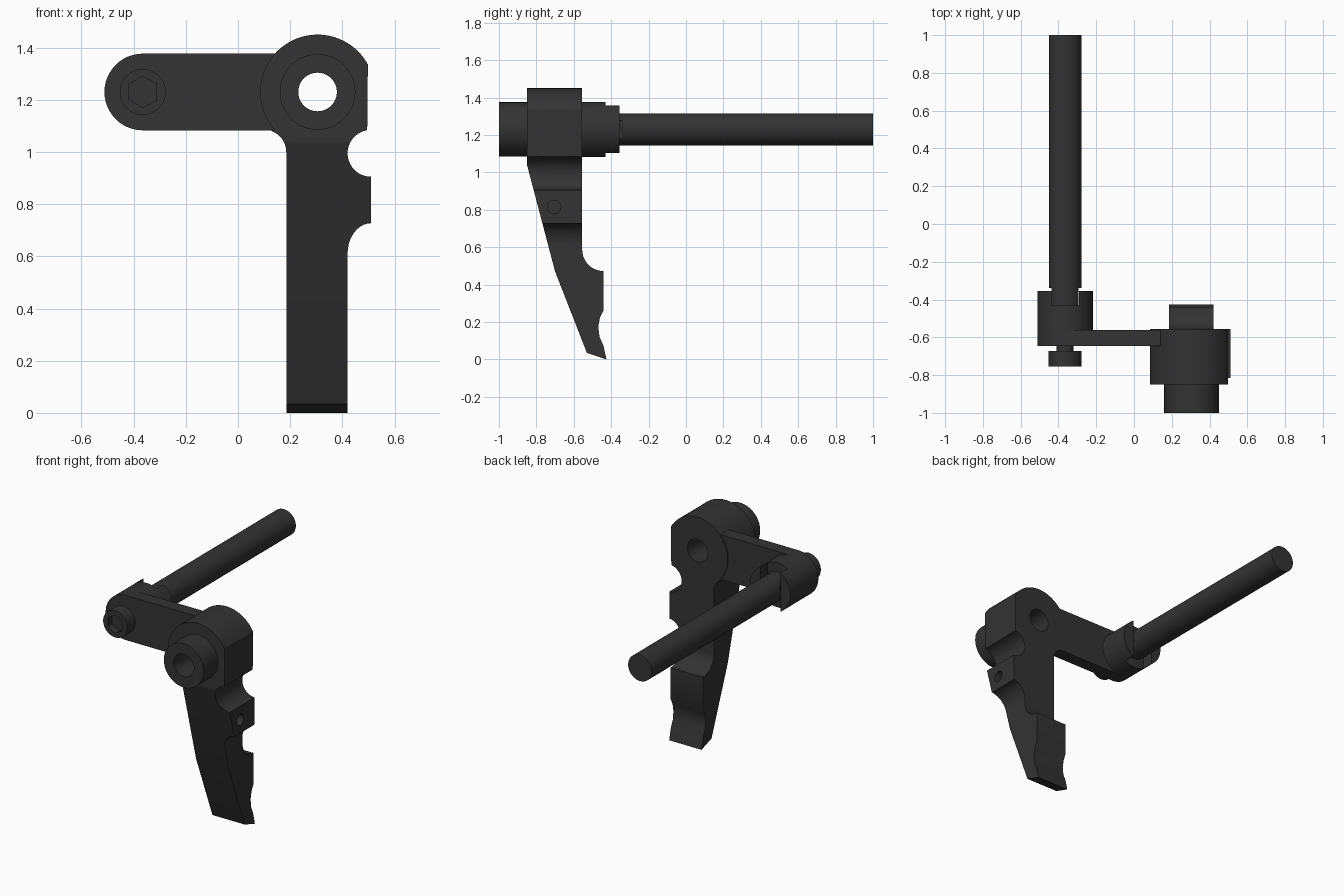
import bpy, bmesh
from math import cos, sin, radians

if "Cube" in bpy.data.objects:
    bpy.data.objects.remove(bpy.data.objects["Cube"])

mat = bpy.data.materials.new("black_metal")
mat.diffuse_color = (0.033, 0.033, 0.033, 1)
mat.use_nodes = True
mat.node_tree.nodes["Principled BSDF"].inputs["Base Color"].default_value = mat.diffuse_color


def arc(cx, cy, r, a0, a1, n, ry=None):
    """Points along an arc, angles in degrees."""
    ry = ry or r
    return [(cx + r * cos(radians(a0 + (a1 - a0) * i / n)),
             cy + ry * sin(radians(a0 + (a1 - a0) * i / n))) for i in range(n + 1)]


def circle(cx, cy, r, n=48, start=0):
    return arc(cx, cy, r, start, start + 360, n)[:-1]


def prism(name, pts, axis, a, b):
    """Extrude a closed profile along y (points are x,z) or x (points are y,z)."""
    put = (lambda p, t: (p[0], t, p[1])) if axis == 'y' else (lambda p, t: (t, p[0], p[1]))
    bm = bmesh.new()
    lo = [bm.verts.new(put(p, a)) for p in pts]
    hi = [bm.verts.new(put(p, b)) for p in pts]
    bm.faces.new(lo)
    bm.faces.new(hi[::-1])
    n = len(pts)
    for i in range(n):
        j = (i + 1) % n
        bm.faces.new((lo[j], lo[i], hi[i], hi[j]))
    bmesh.ops.recalc_face_normals(bm, faces=bm.faces)
    me = bpy.data.meshes.new(name)
    bm.to_mesh(me)
    bm.free()
    ob = bpy.data.objects.new(name, me)
    bpy.context.collection.objects.link(ob)
    me.materials.append(mat)
    return ob


def boolean(ob, other, op):
    """Combine two solids and remove the helper."""
    bpy.context.view_layer.objects.active = ob
    m = ob.modifiers.new(op, 'BOOLEAN')
    m.operation, m.object, m.solver = op, other, 'EXACT'
    bpy.ops.object.modifier_apply(modifier=m.name)
    bpy.data.objects.remove(other, do_unlink=True)


HX, PX, CZ = 0.305, -0.365, 1.23   # hub axis, peg axis, shared height

# Lever: front outline intersected with side outline
front = (arc(HX, CZ, 0.22, 29, 221, 40)
         + arc(0.10, 1.0, 0.085, 72, 0, 8)
         + [(0.185, 0), (0.42, 0)]
         + arc(0.51, 0.61, 0.09, 180, 90, 10, 0.117)
         + arc(0.51, 0.995, 0.09, 270, 100, 16)
         + [(0.497, 1.12)])
side = ([(-0.85, 1.5), (-0.85, 1.04), (-0.70, 0.47), (-0.53, 0.035), (-0.425, 0),
         (-0.442, 0.075), (-0.462, 0.12), (-0.469, 0.175), (-0.46, 0.225), (-0.44, 0.265)]
        + arc(-0.44, 0.587, 0.115, 270, 180, 10) + [(-0.555, 1.5)])
lever = prism("lever", front, 'y', -1.1, -0.2)
boolean(lever, prism("side_outline", side, 'x', 0, 0.8), 'INTERSECT')

# Screw hole in the side lug
boolean(lever, prism("lug_hole", circle(-0.705, 0.815, 0.036, 24), 'x', 0.33, 0.6), 'DIFFERENCE')

# Front boss and the pivot bore through it
boolean(lever, prism("boss", circle(HX, CZ, 0.145), 'y', -1.0, -0.80), 'UNION')

# Flat arm reaching from the hub to the peg socket
arm_pts = arc(PX, CZ, 0.147, 90, 270, 24) + [(HX, 1.083), (HX, 1.377)]
arm = prism("arm", arm_pts, 'y', -0.645, -0.56)
boolean(arm, prism("collar", circle(PX, CZ, 0.147), 'y', -0.60, -0.355), 'UNION')

# Slot across the collar face
w = 0.073
slot = [(PX - w, 0.9), (PX + w, 0.9), (PX + w, 1.6), (PX - w, 1.6)]
boolean(arm, prism("slot", slot, 'y', -0.43, -0.2), 'DIFFERENCE')

for part in (lever, arm):
    boolean(part, prism("pivot_bore", circle(HX, CZ, 0.074), 'y', -1.2, -0.2), 'DIFFERENCE')

# Foot peg with a keyed end that sits in the slot
peg = prism("peg", circle(PX, CZ, 0.086), 'y', -0.43, 1.0)
for s in (-1, 1):
    x0, x1 = sorted((PX + s * 0.072, PX + s * 0.2))
    boolean(peg, prism("key_flat", [(x0, 1), (x1, 1), (x1, 1.5), (x0, 1.5)],
                       'y', -0.6, -0.34), 'DIFFERENCE')

# Cap screw with hex socket
screw = prism("cap_screw_head", circle(PX, CZ, 0.088), 'y', -0.755, -0.672)
boolean(screw, prism("hex_socket", circle(PX, CZ, 0.06, 6, 30), 'y', -0.9, -0.715), 'DIFFERENCE')
shank = prism("cap_screw_shank", circle(PX, CZ, 0.045, 24), 'y', -0.68, -0.64)

# Smooth the round surfaces, keep edges sharp
bpy.ops.object.select_all(action='DESELECT')
for ob in (lever, arm, peg, screw, shank):
    ob.select_set(True)
bpy.context.view_layer.objects.active = lever
bpy.ops.object.shade_smooth_by_angle(angle=radians(30))
